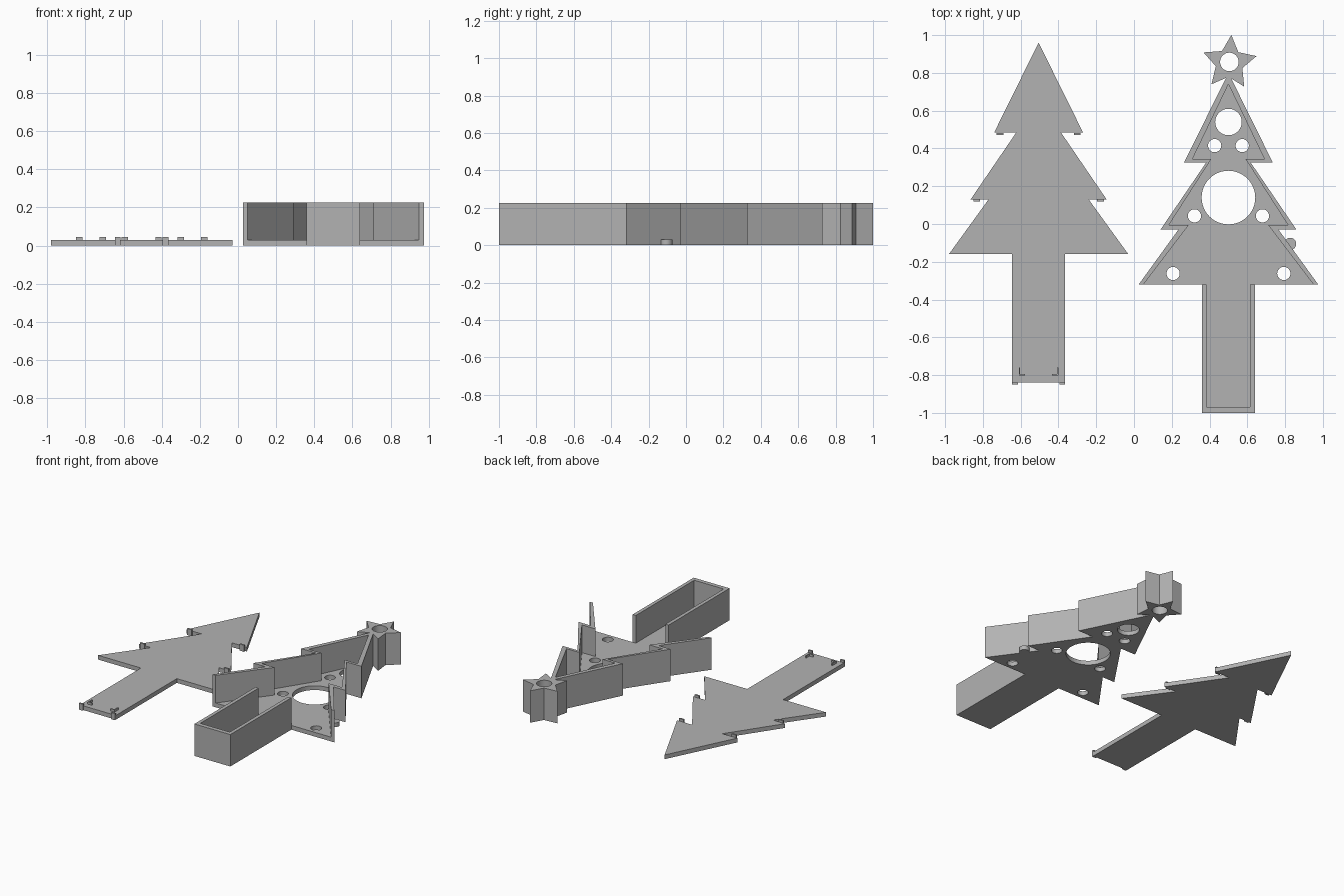
import bpy
from math import cos, sin, radians, tau

cube = bpy.data.objects.get("Cube")
if cube:
    bpy.data.objects.remove(cube)

grey = bpy.data.materials.new("plain grey")
grey.use_nodes = True
grey.diffuse_color = (0.45, 0.45, 0.45, 1)
grey.node_tree.nodes["Principled BSDF"].inputs["Base Color"].default_value = (0.45, 0.45, 0.45, 1)

BASE, TOP = 0.03, 0.225     # plate thickness, box height
LID_X, BOX_X = -0.505, 0.5  # centre lines
LID_SHIFT = 0.16            # lid sits further back than the box


def circle(x, y, r, n=48):
    return [(x + r * cos(tau * i / n), y + r * sin(tau * i / n)) for i in range(n)]


def mirrored(half):
    """Close a right-hand profile with its mirror image."""
    return half + [(-x, y) for x, y in reversed(half) if x > 0]


def prism(name, outlines, z0, z1, dx=0, dy=0):
    """Extrude outlines between two heights; inner outlines become holes."""
    curve = bpy.data.curves.new(name, "CURVE")
    curve.dimensions = "2D"
    curve.fill_mode = "BOTH"
    curve.extrude = (z1 - z0) / 2
    for pts in outlines:
        spline = curve.splines.new("POLY")
        spline.points.add(len(pts) - 1)
        for p, (x, y) in zip(spline.points, pts):
            p.co = (x + dx, y + dy, 0, 1)
        spline.use_cyclic_u = True
    source = bpy.data.objects.new(name + "_source", curve)
    bpy.context.collection.objects.link(source)
    deps = bpy.context.evaluated_depsgraph_get()
    mesh = bpy.data.meshes.new_from_object(source.evaluated_get(deps))
    bpy.data.objects.remove(source)
    for v in mesh.vertices:
        v.co.z += (z0 + z1) / 2
    mesh.materials.clear()
    mesh.materials.append(grey)
    obj = bpy.data.objects.new(name, mesh)
    bpy.context.collection.objects.link(obj)
    bpy.ops.object.select_all(action="DESELECT")
    obj.select_set(True)
    bpy.context.view_layer.objects.active = obj
    bpy.ops.object.shade_smooth_by_angle(angle=radians(25))
    return obj


def rect(x0, x1, y0, y1):
    return [(x0, y0), (x1, y0), (x1, y1), (x0, y1)]


# Half profiles of the tree
tiers = [(0, 0.80), (0.235, 0.325), (0.118, 0.325), (0.36, -0.03), (0.265, -0.03), (0.475, -0.32)]
inner = [(0.45, -0.32), (0.21, -0.005), (0.315, -0.005), (0.09, 0.345), (0.19, 0.345), (0, 0.74)]
tree = mirrored(tiers + [(0.14, -0.32), (0.14, -1.0)])

# Box floor with light holes
holes = [circle(0, 0.14, 0.142), circle(0, 0.54, 0.07)]
for x, y in [(0.073, 0.415), (0.18, 0.043), (0.293, -0.262)]:
    holes += [circle(s * x, y, 0.035, 32) for s in (1, -1)]
prism("box_floor", [tree] + holes, 0, BASE, BOX_X)

# Tier walls, open along the lowest edge of the branches
wall = tiers + inner[:-1]
wall = wall + [(0, 0.74)] + [(-x, y) for x, y in reversed(inner[:-1])] + [(-x, y) for x, y in reversed(tiers[1:])]
prism("branch_walls", [wall], BASE, TOP, BOX_X)

# Trunk walls, open toward the branches
trunk = mirrored([(0.115, -0.97), (0.115, -0.32), (0.14, -0.32), (0.14, -1.0)])
prism("trunk_walls", [trunk], BASE, TOP, BOX_X)

# Star with a through hole
star = []
for i in range(10):
    r, a = (0.074 if i % 2 else 0.148), radians(86 + 36 * i)
    star.append((0.505 + r * cos(a), 0.853 + r * sin(a)))
prism("star", [star, circle(0.505, 0.858, 0.049)], 0, TOP)

# Small side knob
prism("side_knob", [circle(0.827, -0.105, 0.032, 32)], 0, BASE)

# Lid plate
prism("lid", [mirrored(tiers + [(0.14, -0.32), (0.14, -1.0)])], 0, BASE, LID_X, LID_SHIFT)

# Lid clips: tier hooks, trunk end hooks and L-shaped locators
for side, s in (("left", 1), ("right", -1)):
    clips = {
        "upper_clip": rect(0.187, 0.222, 0.47, 0.482),
        "middle_clip": rect(0.31, 0.345, 0.12, 0.132),
        "trunk_clip": rect(0.11, 0.14, -0.85, -0.838),
        "locator": [(0.072, -0.803), (0.105, -0.803), (0.105, -0.76), (0.098, -0.76),
                    (0.098, -0.795), (0.072, -0.795)],
    }
    for name, pts in clips.items():
        low = BASE if name == "locator" else 0
        prism(f"{name}_{side}", [[(s * x, y) for x, y in pts]], low, 0.046, LID_X)
